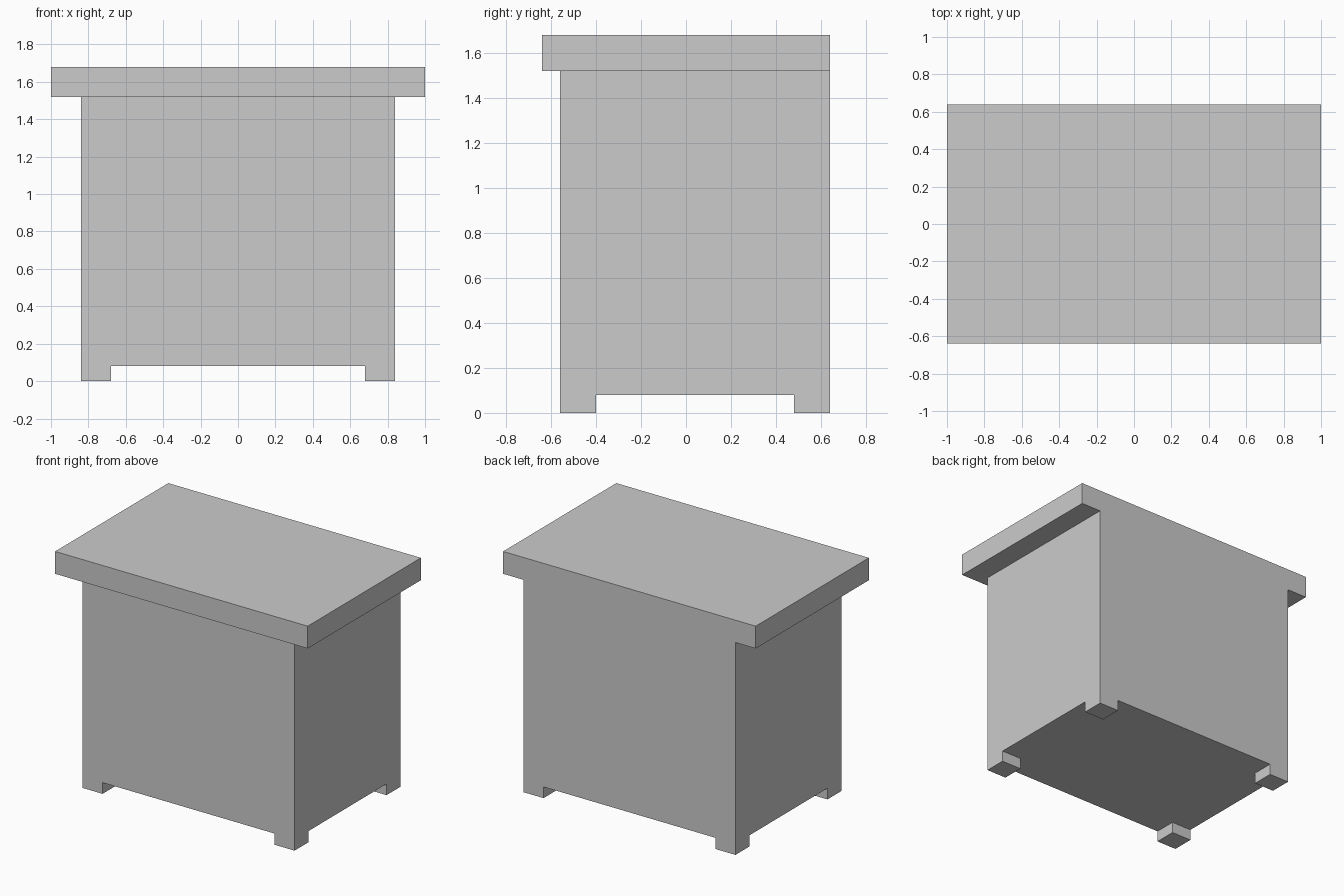
import bpy

if "Cube" in bpy.data.objects:
    bpy.data.objects.remove(bpy.data.objects["Cube"])


def box(name, x, y, z):
    """Axis-aligned box from (min, max) ranges."""
    bpy.ops.mesh.primitive_cube_add(size=1)
    ob = bpy.context.object
    ob.name = ob.data.name = name
    for v in ob.data.vertices:
        v.co = [r[0] if c < 0 else r[1] for c, r in zip(v.co, (x, y, z))]
    return ob


FOOT = 0.16     # foot width
FLOOR = 0.08    # underside of the body
RIM = 1.52      # underside of the top

# Body, flush with the top at the back
box("cabinet_body", (-0.84, 0.84), (-0.56, 0.64), (FLOOR, RIM))

# Overhanging top slab
box("top_slab", (-1, 1), (-0.64, 0.64), (RIM, 1.68))

# Four corner feet
for side, x in (("left", -0.84), ("right", 0.84 - FOOT)):
    for end, y in (("front", -0.56), ("back", 0.64 - FOOT)):
        box(f"{end}_{side}_foot", (x, x + FOOT), (y, y + FOOT), (0, FLOOR))
